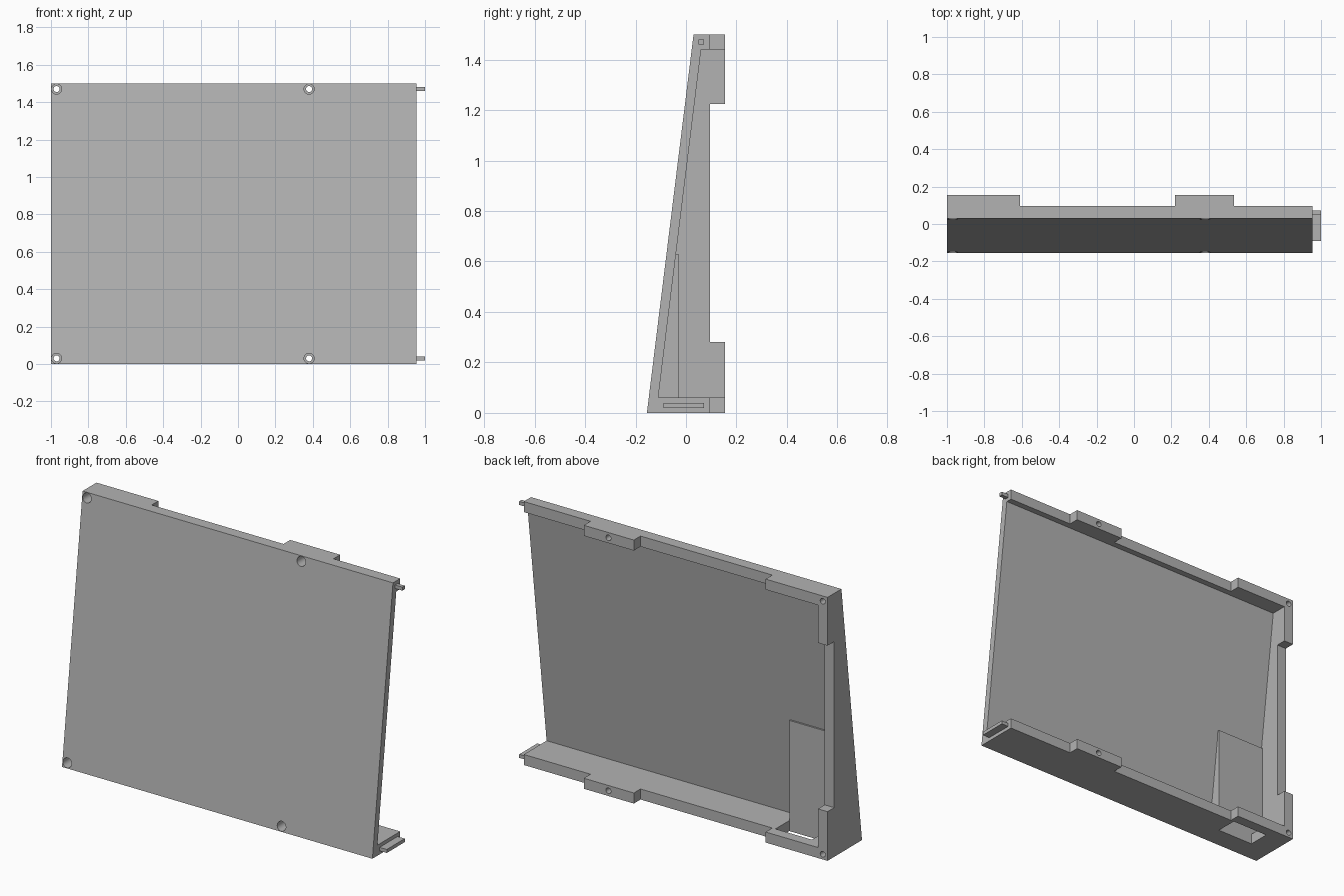
import bpy
import bmesh
import math
from mathutils import Matrix

cube = bpy.data.objects.get("Cube")
if cube:
    bpy.data.objects.remove(cube, do_unlink=True)

grey = bpy.data.materials.new("plain_grey")
grey.use_nodes = True
COLOUR = (0.45, 0.45, 0.45, 1)
grey.diffuse_color = COLOUR
grey.node_tree.nodes["Principled BSDF"].inputs["Base Color"].default_value = COLOUR


def finish(name, bm):
    bmesh.ops.recalc_face_normals(bm, faces=bm.faces)
    mesh = bpy.data.meshes.new(name)
    bm.to_mesh(mesh)
    bm.free()
    mesh.materials.append(grey)
    obj = bpy.data.objects.new(name, mesh)
    bpy.context.collection.objects.link(obj)
    return obj


def prism(name, x0, x1, profile):
    """Extrude a (y, z) outline along x."""
    bm = bmesh.new()
    face = bm.faces.new([bm.verts.new((x0, y, z)) for y, z in profile])
    ext = bmesh.ops.extrude_face_region(bm, geom=[face])
    moved = [v for v in ext["geom"] if isinstance(v, bmesh.types.BMVert)]
    bmesh.ops.translate(bm, verts=moved, vec=(x1 - x0, 0, 0))
    return finish(name, bm)


def box(name, x0, x1, y0, y1, z0, z1):
    return prism(name, x0, x1, [(y0, z0), (y1, z0), (y1, z1), (y0, z1)])


def bore(name, radius, x, y0, y1, z):
    """Cylinder running along y."""
    bm = bmesh.new()
    place = Matrix.Translation((x, (y0 + y1) / 2, z)) @ Matrix.Rotation(math.pi / 2, 4, "X")
    bmesh.ops.create_cone(bm, cap_ends=True, segments=32, radius1=radius,
                          radius2=radius, depth=y1 - y0, matrix=place)
    return finish(name, bm)


def cut(target, cutter):
    cutter.hide_render = True
    mod = target.modifiers.new("cut", "BOOLEAN")
    mod.operation = "DIFFERENCE"
    mod.solver = "EXACT"
    mod.object = cutter
    bpy.context.view_layer.objects.active = target
    bpy.ops.object.modifier_apply(modifier=mod.name)
    bpy.data.objects.remove(cutter, do_unlink=True)


END, BACK, LEDGE, TOP = 0.955, 0.155, 0.095, 1.5

# Sloped housing, hollow and open at the back and at +x
housing = prism("housing", -1, END, [(-BACK, 0), (BACK, 0), (BACK, TOP), (0.03, TOP)])
cut(housing, prism("cavity", -0.94, 1.3, [(-0.11, 0.06), (0.4, 0.06), (0.4, 1.44), (0.06, 1.44)]))

# Lowered rims between the mounting tabs
cut(housing, box("rim_gap", -0.61, 0.22, LEDGE, 0.3, -0.1, 1.6))
cut(housing, box("rim_gap", 0.535, 1.2, LEDGE, 0.3, -0.1, 1.6))
cut(housing, box("wall_gap", -1.1, -0.7, LEDGE, 0.3, 0.28, 1.225))

# Opening in the floor
cut(housing, box("floor_opening", -0.86, -0.63, -0.03, LEDGE, -0.1, 0.1))

# Counterbored screw holes
for x in (-0.97, 0.38):
    for z, seat in ((0.03, 0.08), (1.47, 0.1)):
        cut(housing, bore("screw_hole", 0.016, x, -0.4, 0.4, z))
        cut(housing, bore("screw_head_recess", 0.027, x, -0.4, seat, z))

bpy.ops.object.select_all(action="DESELECT")
housing.select_set(True)
bpy.context.view_layer.objects.active = housing
bpy.ops.object.shade_smooth_by_angle(angle=math.radians(30))

# Upright panel beside the closed wall, with the wedge behind it
box("upright_panel", -0.94, -0.63, -0.043, -0.03, 0.03, 0.63)
prism("panel_wedge", -0.94, -0.632, [(-0.112, 0.058), (-0.042, 0.058), (-0.042, 0.62)])

# Locating tongues on the open end
box("top_tongue", END - 0.01, 1, 0.05, 0.072, 1.46, 1.48)
box("bottom_tongue", END - 0.01, 1, -0.09, 0.072, 0.02, 0.04)
